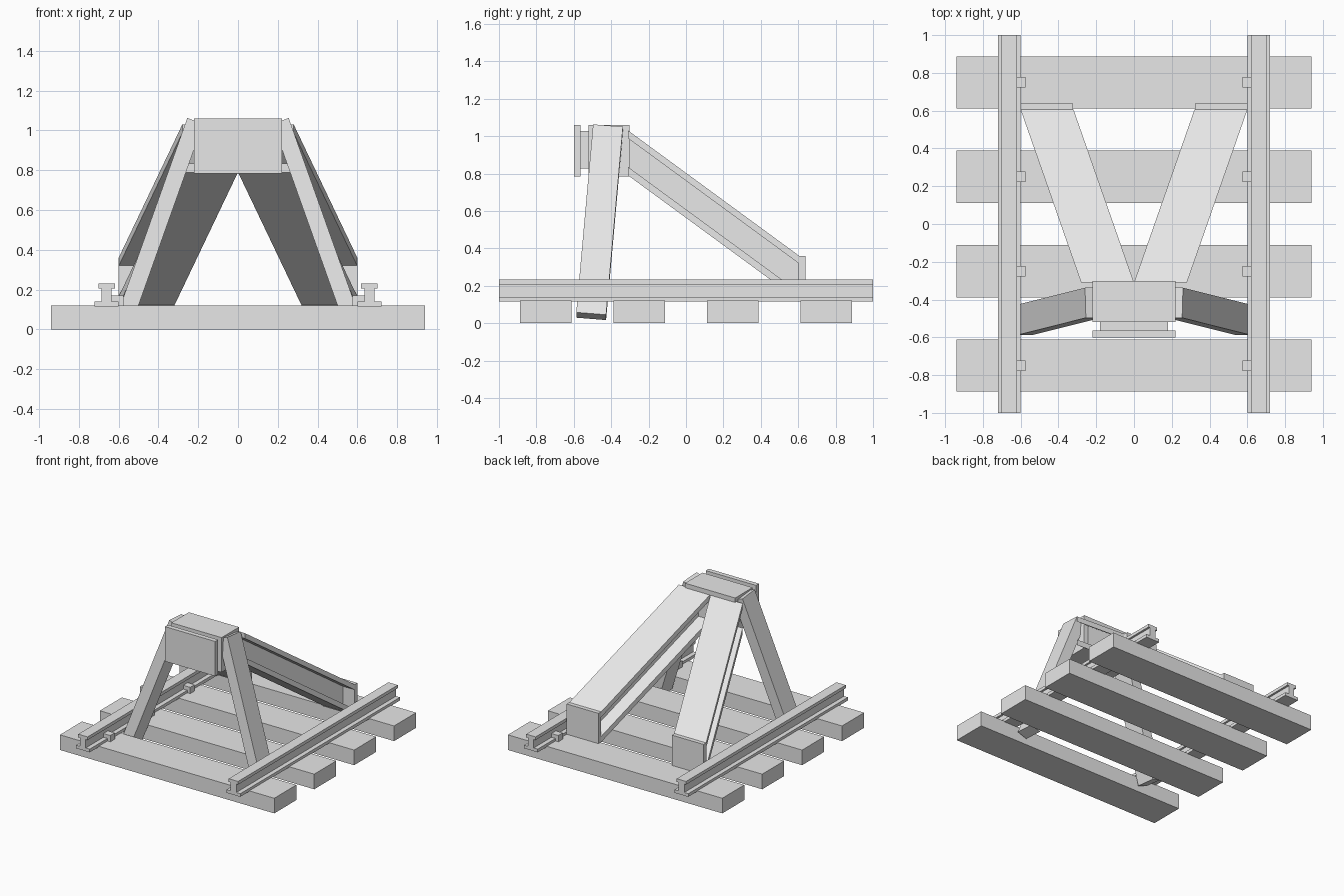
import bpy
import bmesh
from mathutils import Vector

old = bpy.data.objects.get("Cube")
if old:
    bpy.data.objects.remove(old, do_unlink=True)

grey = bpy.data.materials.new("plain_grey")
grey.use_nodes = True
grey.diffuse_color = (0.8, 0.8, 0.8, 1)
grey.node_tree.nodes["Principled BSDF"].inputs["Base Color"].default_value = (0.8, 0.8, 0.8, 1)


def loft(name, ring_a, ring_b):
    """Solid joining two matching outlines."""
    bm = bmesh.new()
    a = [bm.verts.new(p) for p in ring_a]
    b = [bm.verts.new(p) for p in ring_b]
    bm.faces.new(a)
    bm.faces.new(b)
    for i in range(len(a)):
        j = (i + 1) % len(a)
        bm.faces.new((a[i], a[j], b[j], b[i]))
    bmesh.ops.recalc_face_normals(bm, faces=bm.faces)
    mesh = bpy.data.meshes.new(name)
    bm.to_mesh(mesh)
    bm.free()
    mesh.materials.append(grey)
    obj = bpy.data.objects.new(name, mesh)
    bpy.context.collection.objects.link(obj)
    return obj


def box(name, x0, x1, y0, y1, z0, z1):
    outline = [(x0, z0), (x1, z0), (x1, z1), (x0, z1)]
    loft(name, [(x, y0, z) for x, z in outline], [(x, y1, z) for x, z in outline])


def i_profile(half_base, half_web, half_head, z0, z1, z2, z3):
    right = [(half_base, z0), (half_base, z1), (half_web, z1),
             (half_web, z2), (half_head, z2), (half_head, z3)]
    return right + [(-x, z) for x, z in reversed(right)]


def sweep(name, profile, start, end):
    """Profile in the xz plane moved from start to end."""
    loft(name, *[[(c[0] + x, c[1], c[2] + z) for x, z in profile] for c in (start, end)])


def beam(name, start, end, thick, depth):
    """Square-cut beam whose depth runs roughly along y."""
    start, end = Vector(start), Vector(end)
    axis = (end - start).normalized()
    side = axis.cross(Vector((0, 1, 0))).normalized()
    deep = axis.cross(side)
    corners = [side * (sx * thick / 2) + deep * (sy * depth / 2)
               for sx, sy in ((-1, -1), (1, -1), (1, 1), (-1, 1))]
    loft(name, [start + c for c in corners], [end + c for c in corners])


# Sleepers
sleeper_rows = (-0.75, -0.25, 0.25, 0.75)
for y in sleeper_rows:
    box("sleeper", -0.94, 0.94, y - 0.138, y + 0.138, 0, 0.12)

# Buffer head: main block, neck and striking plate
box("buffer_block", -0.22, 0.22, -0.52, -0.302, 0.785, 1.06)
box("buffer_neck", -0.18, 0.18, -0.57, -0.51, 0.828, 1.026)
box("buffer_plate", -0.22, 0.22, -0.6, -0.563, 0.785, 1.06)

rail_profile = i_profile(0.06, 0.025, 0.041, 0.115, 0.14, 0.207, 0.232)
brace_profile = i_profile(0.14, 0.04, 0.14, -0.24, -0.195, -0.042, 0)

for s, side in ((1, "left"), (-1, "right")):
    # Rails and their inner clips
    sweep(side + "_rail", rail_profile, (s * 0.66, -1, 0), (s * 0.66, 1, 0))
    for y in sleeper_rows:
        box(side + "_rail_clip", s * 0.575, s * 0.645, y - 0.028, y + 0.028, 0.115, 0.17)
    # Front leg, rear brace and brace end plate
    beam(side + "_front_leg", (s * 0.217, -0.417, 1.042), (s * 0.575, -0.507, 0.037), 0.085, 0.16)
    sweep(side + "_rear_brace", brace_profile, (s * 0.14, -0.31, 1.03), (s * 0.46, 0.605, 0.36))
    box(side + "_brace_plate", s * 0.322, s * 0.6, 0.602, 0.638, 0.115, 0.36)
